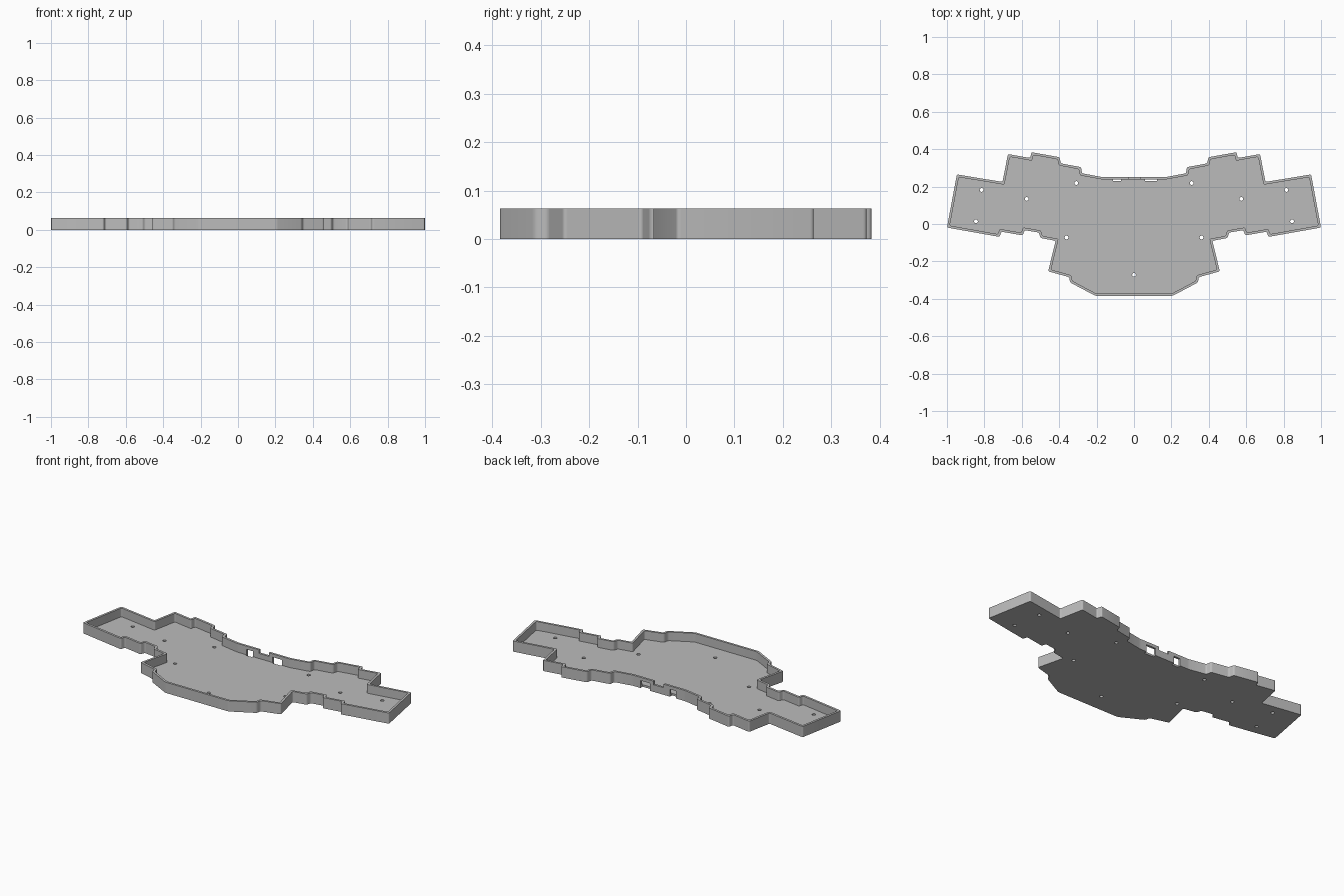
import bpy, bmesh, math
from mathutils import Vector

HEIGHT, FLOOR, WALL = 0.063, 0.012, 0.013

if "Cube" in bpy.data.objects:
    bpy.data.objects.remove(bpy.data.objects["Cube"])

grey = bpy.data.materials.new("plain grey")
grey.use_nodes = True
grey.diffuse_color = (0.5, 0.5, 0.5, 1)
grey.node_tree.nodes["Principled BSDF"].inputs["Base Color"].default_value = (0.5, 0.5, 0.5, 1)

# Half outline of the tray, from the back centre round to the front centre
HALF = [(0.17, 0.251), (0.278, 0.271), (0.283, 0.304), (0.391, 0.324), (0.398, 0.357),
        (0.548, 0.384), (0.555, 0.353), (0.674, 0.374), (0.703, 0.225), (0.947, 0.265),
        (1.0, -0.019), (0.718, -0.069), (0.71, -0.041), (0.595, -0.061), (0.585, -0.033),
        (0.508, -0.046), (0.5, -0.075), (0.419, -0.09), (0.459, -0.253), (0.347, -0.284),
        (0.341, -0.313), (0.207, -0.384)]


def inset(points, distance):
    """Move each edge of a clockwise outline inwards."""
    result = []
    for i, p in enumerate(points):
        a = (p - points[i - 1]).normalized()
        b = (points[(i + 1) % len(points)] - p).normalized()
        na, nb = Vector((a.y, -a.x)), Vector((b.y, -b.x))
        result.append(p + (na + nb) * distance / (1 + na.dot(nb)))
    return result


def rounded(points, radius):
    """Replace each corner by a short arc."""
    result = []
    for i, p in enumerate(points):
        a = p + (points[i - 1] - p).normalized() * radius
        b = p + (points[(i + 1) % len(points)] - p).normalized() * radius
        for k in range(5):
            t = k / 4
            result.append(a * (1 - t) ** 2 + p * 2 * t * (1 - t) + b * t * t)
    return result


def prism(name, points, low, high):
    """Extrude a flat outline between two heights."""
    bm = bmesh.new()
    face = bm.faces.new([bm.verts.new((p[0], p[1], low)) for p in points])
    top = bmesh.ops.extrude_face_region(bm, geom=[face])["geom"]
    bmesh.ops.translate(bm, vec=(0, 0, high - low),
                        verts=[v for v in top if isinstance(v, bmesh.types.BMVert)])
    bmesh.ops.recalc_face_normals(bm, faces=bm.faces)
    mesh = bpy.data.meshes.new(name)
    bm.to_mesh(mesh)
    bm.free()
    obj = bpy.data.objects.new(name, mesh)
    bpy.context.collection.objects.link(obj)
    return obj


def box(name, x0, x1, y0, y1, low, high):
    return prism(name, [(x0, y0), (x1, y0), (x1, y1), (x0, y1)], low, high)


outline = [Vector(p) for p in HALF] + [Vector((-x, y)) for x, y in reversed(HALF)]
tray = prism("tray", rounded(outline, 0.009), 0, HEIGHT)
tray.data.materials.append(grey)

# Hollow inside
cutters = [prism("hollow", rounded(inset(outline, WALL), 0.009), FLOOR, HEIGHT + 0.1)]

# Connector openings and the lowered rim between them
cutters.append(box("small_opening", -0.112, -0.07, 0.231, 0.3, -0.02, 0.044))
cutters.append(box("wide_opening", 0.06, 0.122, 0.231, 0.3, -0.02, 0.044))
cutters.append(box("rim_notch", -0.03, 0.035, 0.22, 0.3, 0.042, 0.1))

# Screw holes
holes = [(0, -0.272)]
for x, y in [(0.308, 0.219), (0.574, 0.134), (0.815, 0.182), (0.845, 0.014), (0.361, -0.072)]:
    holes += [(x, y), (-x, y)]
for x, y in holes:
    ring = [(x + 0.01 * math.cos(a * math.pi / 8), y + 0.01 * math.sin(a * math.pi / 8))
            for a in range(16)]
    cutters.append(prism("screw_hole", ring, -0.02, FLOOR + 0.02))

for cutter in cutters:
    cut = tray.modifiers.new(cutter.name, "BOOLEAN")
    cut.operation, cut.solver, cut.object = "DIFFERENCE", "EXACT", cutter

# Apply the cuts and remove the cutters
bpy.context.view_layer.update()
graph = bpy.context.evaluated_depsgraph_get()
finished = bpy.data.meshes.new_from_object(tray.evaluated_get(graph))
tray.modifiers.clear()
tray.data = finished
for cutter in cutters:
    bpy.data.objects.remove(cutter)

bpy.ops.object.select_all(action="DESELECT")
tray.select_set(True)
bpy.context.view_layer.objects.active = tray
bpy.ops.object.shade_smooth_by_angle(angle=math.radians(30))
